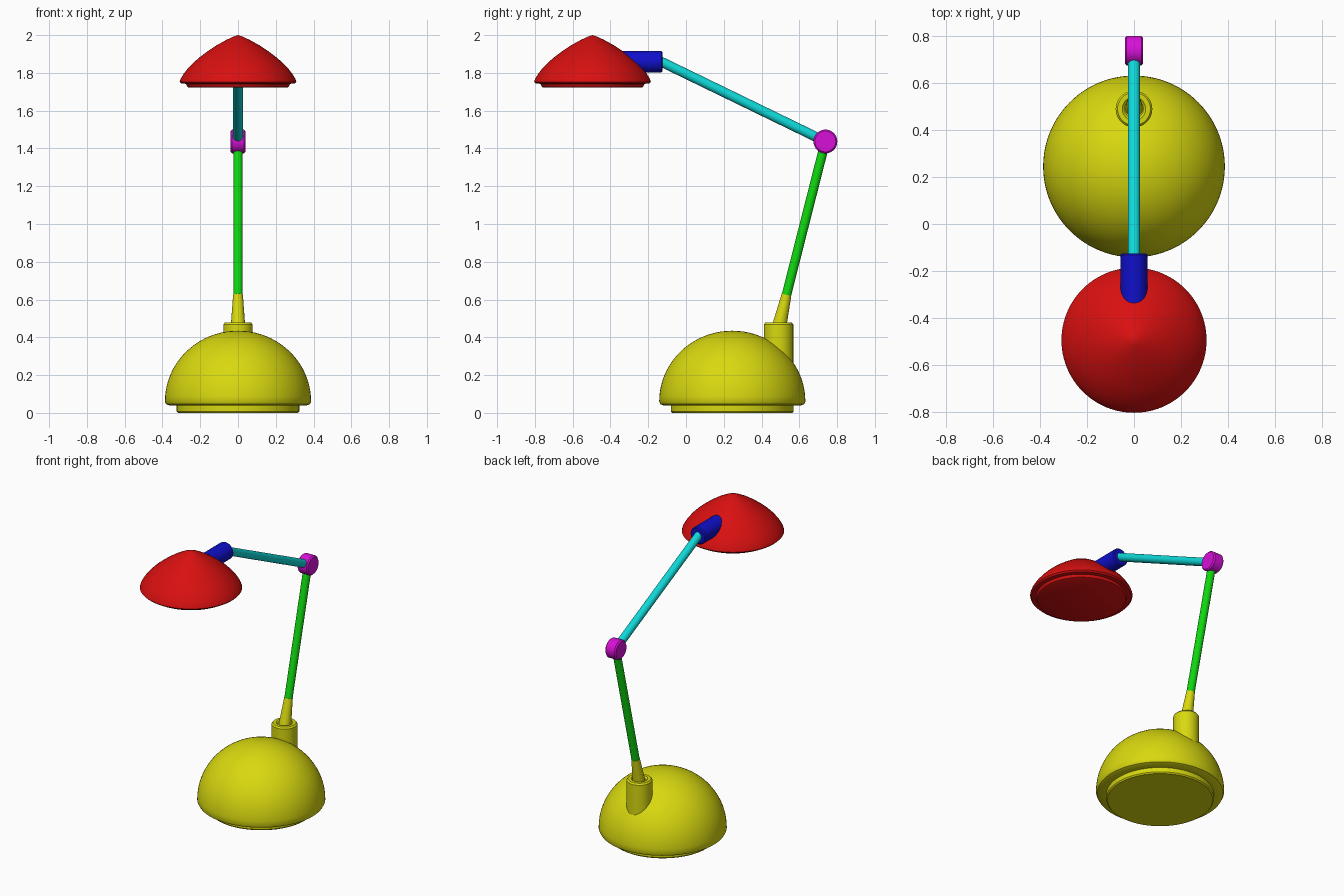
import bpy, bmesh, math
from mathutils import Vector

cube = bpy.data.objects.get("Cube")
if cube:
    bpy.data.objects.remove(cube, do_unlink=True)


def material(name, r, g, b):
    m = bpy.data.materials.new(name)
    m.use_nodes = True
    m.diffuse_color = (r, g, b, 1)
    node = next(n for n in m.node_tree.nodes if n.type == 'BSDF_PRINCIPLED')
    node.inputs["Base Color"].default_value = (r, g, b, 1)
    return m


HI, LO = 0.69, 0.005
red = material("red", HI, LO, LO)
yellow = material("yellow", HI, HI, LO)
green = material("green", LO, HI, LO)
cyan = material("cyan", LO, HI, HI)
blue = material("blue", LO, LO, 0.6)
magenta = material("magenta", HI, LO, HI)


def lathe(name, profile, mat, start, direction=(0, 0, 1), sides=64):
    """Spin (radius, height) points about an axis; open ends are capped."""
    bm = bmesh.new()
    rings = []
    for r, h in profile:
        if r < 1e-5:
            rings.append([bm.verts.new((0, 0, h))])
        else:
            rings.append([bm.verts.new((r * math.cos(a), r * math.sin(a), h))
                          for a in (2 * math.pi * i / sides for i in range(sides))])
    for lower, upper in zip(rings, rings[1:]):
        for i in range(sides):
            j = (i + 1) % sides
            if len(lower) == 1:
                bm.faces.new((lower[0], upper[j], upper[i]))
            elif len(upper) == 1:
                bm.faces.new((lower[i], lower[j], upper[0]))
            else:
                bm.faces.new((lower[i], lower[j], upper[j], upper[i]))
    for ring in (rings[0], rings[-1]):
        if len(ring) > 1:
            bm.faces.new(ring)
    bmesh.ops.recalc_face_normals(bm, faces=bm.faces)
    mesh = bpy.data.meshes.new(name)
    bm.to_mesh(mesh)
    bm.free()
    mesh.materials.append(mat)
    ob = bpy.data.objects.new(name, mesh)
    bpy.context.collection.objects.link(ob)
    ob.location = start
    ob.rotation_mode = 'QUATERNION'
    ob.rotation_quaternion = Vector((0, 0, 1)).rotation_difference(Vector(direction))
    bpy.ops.object.select_all(action='DESELECT')
    ob.select_set(True)
    bpy.context.view_layer.objects.active = ob
    bpy.ops.object.shade_smooth_by_angle(angle=math.radians(35))
    return ob


def rod(name, a, b, r0, r1, mat):
    """Straight, optionally tapered rod between two points."""
    d = Vector(b) - Vector(a)
    return lathe(name, [(r0, 0), (r1, d.length)], mat, a, d, 32)


# Domed base with a recessed foot
dome = [(0.387 * math.cos(t), 0.06 + 0.375 * math.sin(t))
        for t in (math.pi / 2 * i / 20 for i in range(20))]
lathe("base", [(0.318, 0), (0.325, 0.008), (0.325, 0.038), (0.365, 0.04), (0.38, 0.046)]
      + dome + [(0, 0.435)], yellow, (0, 0.245, 0), sides=96)

# Collar on the base, with a shallow dish around the socket
lathe("base_collar", [(0.078, 0.15), (0.078, 0.468), (0.07, 0.478), (0.05, 0.478),
                      (0.04, 0.468), (0, 0.468)], yellow, (0, 0.49, 0), sides=48)
foot, socket_top, elbow = (0, 0.494, 0.46), (0, 0.532, 0.625), (0, 0.738, 1.437)
rod("arm_socket", foot, socket_top, 0.038, 0.026, yellow)

# Two arms and the elbow disc
rod("lower_arm", socket_top, elbow, 0.025, 0.025, green)
rod("upper_arm", elbow, (0, -0.16, 1.873), 0.026, 0.026, cyan)
lathe("elbow_joint", [(0.055, -0.039), (0.063, -0.031), (0.063, 0.031), (0.055, 0.039)],
      magenta, elbow, (1, 0, 0), 48)

# Sleeve that holds the shade
lathe("shade_sleeve", [(0.05, 0), (0.057, 0.006), (0.057, 0.25)], blue,
      (0, -0.125, 1.859), (0, -1, 0), 48)

# Pointed shade with a stepped, closed underside
lathe("shade", [(0.26, 1.722), (0.268, 1.726), (0.275, 1.742), (0.3, 1.744), (0.309, 1.753),
                (0.304, 1.768), (0.288, 1.795), (0.265, 1.824), (0.235, 1.855), (0.2, 1.885),
                (0.16, 1.915), (0.115, 1.945), (0.065, 1.973), (0.025, 1.992), (0, 2.0)],
      red, (0, -0.495, 0), sides=96)
